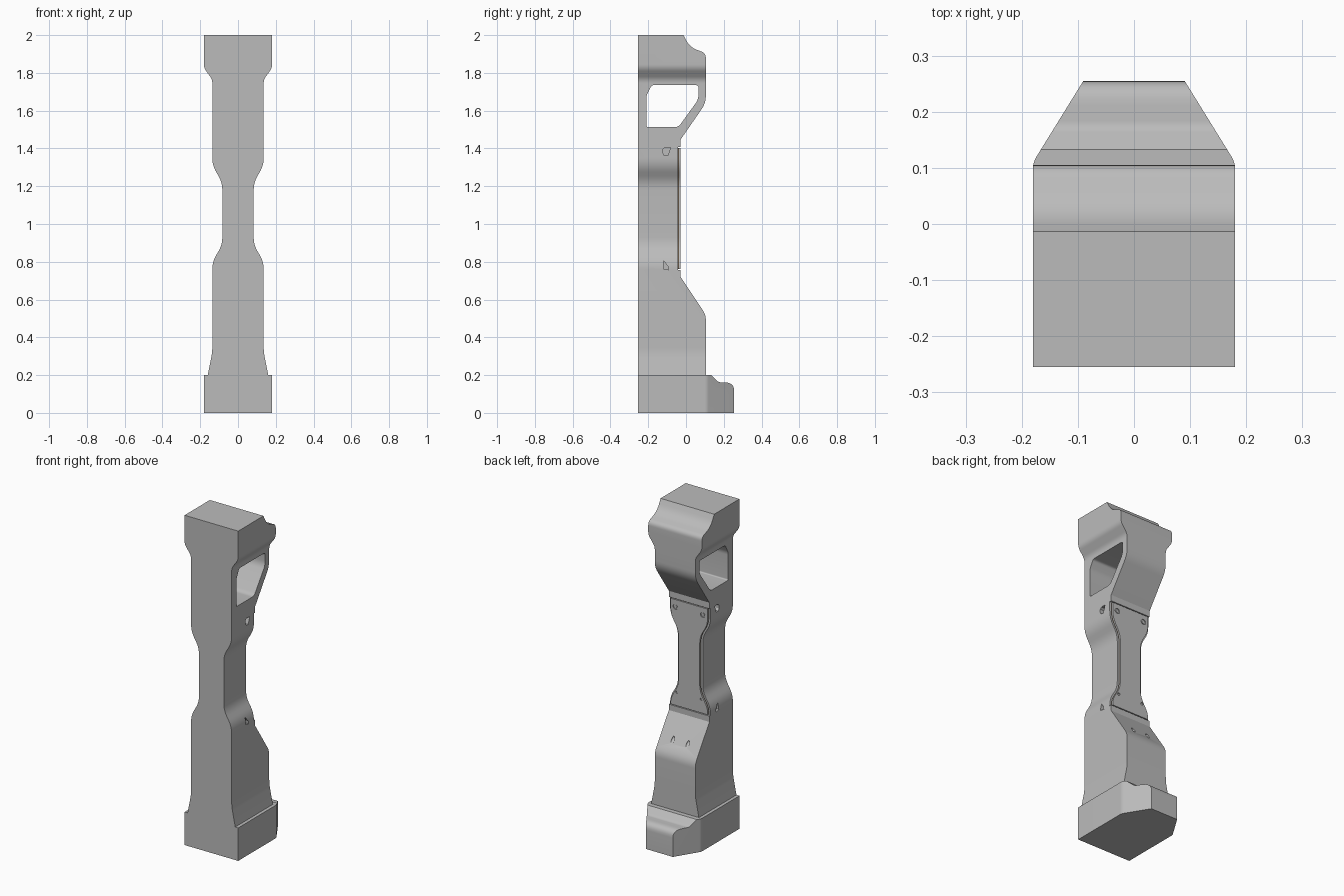
import bpy, bmesh, math
from mathutils import Vector, Matrix

cube = bpy.data.objects.get("Cube")
if cube:
    bpy.data.objects.remove(cube, do_unlink=True)


def material(name, colour):
    mat = bpy.data.materials.new(name)
    mat.use_nodes = True
    mat.diffuse_color = (*colour, 1)
    mat.node_tree.nodes["Principled BSDF"].inputs["Base Color"].default_value = (*colour, 1)
    return mat


grey = material("light grey", (0.5, 0.5, 0.5))
brown = material("dark brown", (0.12, 0.085, 0.055))


def rounded(points, steps=6):
    """Round each corner given as (u, v, cut length)."""
    out = []
    for i, p in enumerate(points):
        here = Vector(p[:2])
        if len(p) < 3:
            out.append(here)
            continue
        before, after = Vector(points[i - 1][:2]), Vector(points[(i + 1) % len(points)][:2])
        a = here + (before - here).normalized() * p[2]
        b = here + (after - here).normalized() * p[2]
        for k in range(steps + 1):
            t = k / steps
            out.append(a * (1 - t) ** 2 + here * 2 * t * (1 - t) + b * t * t)
    return out


def prism(name, points, axis, lo, hi, mat=grey):
    """Extrude an outline along an axis; u and v are the other two axes."""
    place = {"x": lambda u, v, w: (w, u, v),
             "y": lambda u, v, w: (u, w, v),
             "z": lambda u, v, w: (u, v, w)}[axis]
    bm = bmesh.new()
    rings = [[bm.verts.new(place(p[0], p[1], w)) for p in points] for w in (lo, hi)]
    bm.faces.new(rings[0])
    bm.faces.new(rings[1])
    n = len(points)
    for i in range(n):
        j = (i + 1) % n
        bm.faces.new((rings[0][i], rings[0][j], rings[1][j], rings[1][i]))
    bmesh.ops.recalc_face_normals(bm, faces=bm.faces)
    mesh = bpy.data.meshes.new(name)
    bm.to_mesh(mesh)
    bm.free()
    mesh.materials.append(mat)
    obj = bpy.data.objects.new(name, mesh)
    bpy.context.collection.objects.link(obj)
    return obj


def combine(obj, cutter, operation):
    mod = obj.modifiers.new("cut", "BOOLEAN")
    mod.operation, mod.solver, mod.object = operation, "EXACT", cutter
    bpy.context.view_layer.objects.active = obj
    bpy.ops.object.modifier_apply(modifier=mod.name)
    bpy.data.objects.remove(cutter, do_unlink=True)


def smooth(obj):
    bpy.ops.object.select_all(action="DESELECT")
    obj.select_set(True)
    bpy.context.view_layer.objects.active = obj
    bpy.ops.object.shade_smooth_by_angle(angle=math.radians(25))


def mirrored(side):
    return side + [Vector((-p[0], p[1])) for p in reversed(side)]


def drill(obj, x, y, z, radius, depth, tilt=0):
    bm = bmesh.new()
    turn = Matrix.Translation((x, y, z)) @ Matrix.Rotation(math.pi / 2 + tilt, 4, "X")
    bmesh.ops.create_cone(bm, cap_ends=True, segments=20, radius1=radius,
                          radius2=radius, depth=depth * 2, matrix=turn)
    mesh = bpy.data.meshes.new("drill")
    bm.to_mesh(mesh)
    bm.free()
    mesh.materials.append(grey)
    cutter = bpy.data.objects.new("drill", mesh)
    bpy.context.collection.objects.link(cutter)
    combine(obj, cutter, "DIFFERENCE")


BACK, FRONT = 0.105, -0.255
PLATE_BACK, RECESS = -0.03, -0.042

# Column: side outline crossed with the front outline
column_side = rounded([
    (FRONT, 0.2), (BACK, 0.2), (BACK, 0.52, 0.03), (PLATE_BACK, 0.722),
    (PLATE_BACK, 0.757), (RECESS, 0.757), (RECESS, 1.408), (PLATE_BACK, 1.408),
    (PLATE_BACK, 1.445), (BACK, 1.64, 0.04), (BACK, 1.905, 0.025),
    (0.02, 1.935, 0.045), (-0.013, 2.0), (FRONT, 2.0)])
column = prism("column", column_side, "x", -0.3, 0.3)
half_width = rounded([
    (0.16, 0.15), (0.16, 0.2), (0.136, 0.32, 0.03), (0.136, 0.8, 0.04),
    (0.083, 0.89, 0.04), (0.083, 1.22, 0.04), (0.136, 1.31, 0.04),
    (0.136, 1.765, 0.02), (0.18, 1.825, 0.02), (0.18, 2.05)])
half_width[0] = Vector((0.16, 0.15))
combine(column, prism("front_outline", mirrored(half_width), "y", -0.4, 0.4), "INTERSECT")

# Handle opening through the column
opening = rounded([(-0.21, 1.513, 0.008), (-0.04, 1.513, 0.02), (0.066, 1.66, 0.025),
                   (0.066, 1.735, 0.015), (-0.182, 1.735, 0.012), (-0.21, 1.68, 0.015)])
combine(column, prism("opening", opening, "x", -0.4, 0.4), "DIFFERENCE")

# Small pockets in both flanks
upper_pocket = [(-0.122, 1.375), (-0.114, 1.362), (-0.096, 1.362), (-0.082, 1.405),
                (-0.112, 1.405), (-0.122, 1.395)]
lower_pocket = [(-0.12, 0.763), (-0.092, 0.757), (-0.095, 0.775), (-0.118, 0.805)]
for side in (-1, 1):
    for outline in (upper_pocket, lower_pocket):
        lo, hi = sorted((side * 0.09, side * 0.2))
        combine(column, prism("pocket", outline, "x", lo, hi), "DIFFERENCE")
    # Screw holes in the sloping back
    drill(column, side * 0.05, 0.05, 0.598, 0.009, 0.03, math.radians(-33))
smooth(column)

# Cover plate in the back recess, on a thin gasket
INSET = 0.012
plate_half = rounded([
    (0.136 - INSET, 0.762), (0.136 - INSET, 0.8, 0.03), (0.083 - INSET, 0.89, 0.04),
    (0.083 - INSET, 1.22, 0.04), (0.136 - INSET, 1.31, 0.04), (0.136 - INSET, 1.403)])
prism("gasket", mirrored(plate_half), "y", RECESS, -0.038, brown)
plate = prism("cover_plate", mirrored(plate_half), "y", -0.038, PLATE_BACK)
for side in (-1, 1):
    drill(plate, side * 0.092, PLATE_BACK, 1.36, 0.016, 0.006)
    drill(plate, side * 0.082, PLATE_BACK, 0.845, 0.008, 0.006)
smooth(plate)

# Screw heads sunk in the upper plate holes
for side in (-1, 1):
    ring = [(side * 0.092 + 0.009 * math.cos(k * math.pi / 6),
             1.36 + 0.009 * math.sin(k * math.pi / 6)) for k in range(12)]
    prism("screw_head", ring, "y", -0.038, -0.032)

# Foot: stepped side outline crossed with a tapered plan
foot_side = rounded([(FRONT, 0), (0.255, 0), (0.255, 0.16, 0.045),
                     (0.172, 0.162, 0.012), (0.133, 0.2), (FRONT, 0.2)])
foot = prism("foot", foot_side, "x", -0.3, 0.3)
plan_half = rounded([(0.18, -0.4), (0.18, 0.11, 0.012), (0.09, 0.2555), (0.09, 0.3)])
combine(foot, prism("plan_outline", mirrored(plan_half), "z", -0.1, 0.4), "INTERSECT")
smooth(foot)
